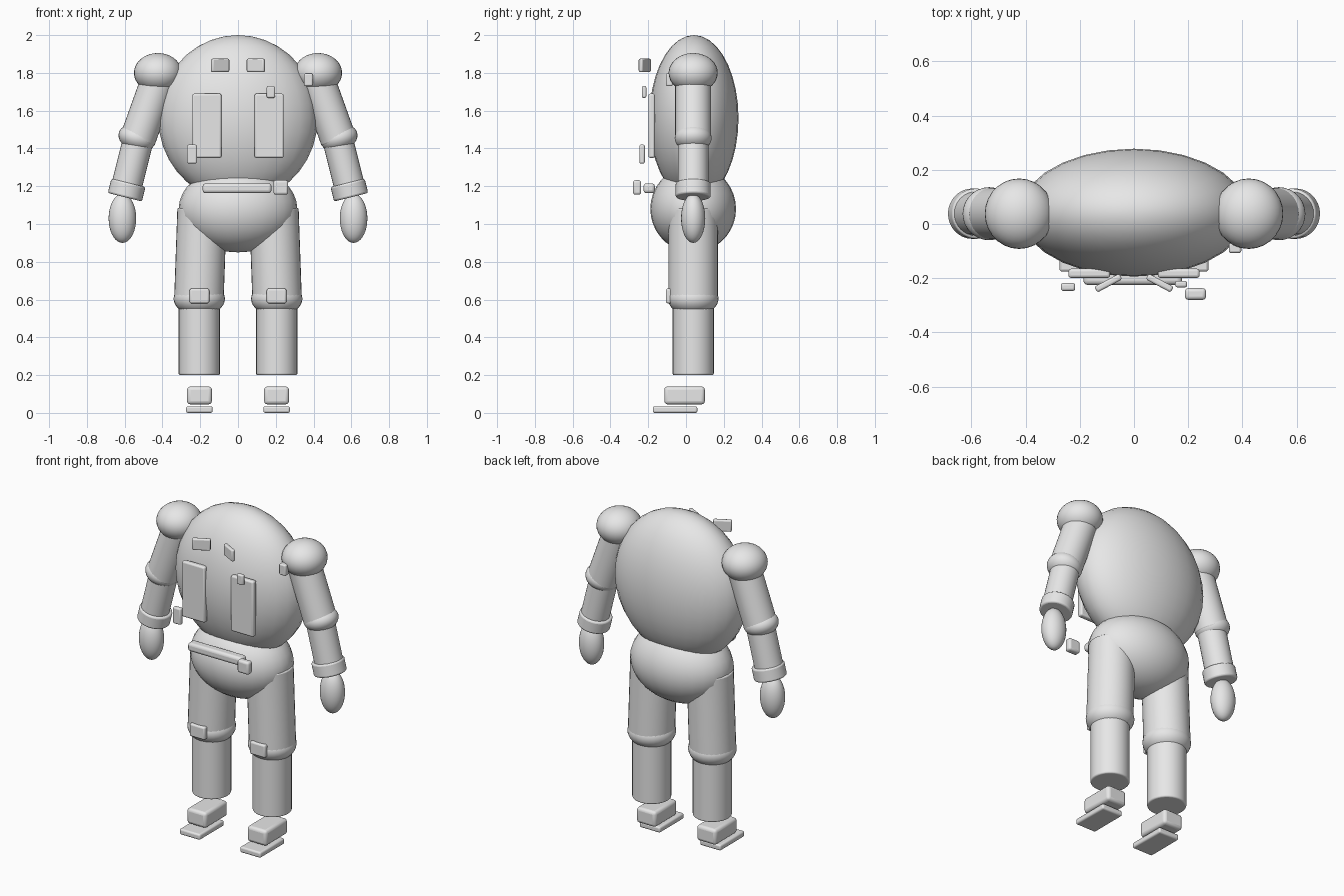
import bpy
import math
from mathutils import Vector

if "Cube" in bpy.data.objects:
    bpy.data.objects.remove(bpy.data.objects["Cube"])

suit = bpy.data.materials.new("light_grey")
suit.diffuse_color = (0.8, 0.8, 0.8, 1)
suit.use_nodes = True
suit.node_tree.nodes["Principled BSDF"].inputs["Base Color"].default_value = suit.diffuse_color
Y = 0.038  # depth of the body's centre line


def finish(name, bevel=0.0, segments=3):
    ob = bpy.context.object
    ob.name = name
    ob.data.name = name
    ob.data.materials.append(suit)
    bpy.ops.object.transform_apply(location=False, rotation=False, scale=True)
    if bevel:
        mod = ob.modifiers.new("rounded_edges", 'BEVEL')
        mod.width = bevel
        mod.segments = segments
        mod.limit_method = 'ANGLE'
    bpy.ops.object.shade_smooth_by_angle(angle=math.radians(40))
    return ob


def ellipsoid(name, centre, radii, tilt=0.0):
    bpy.ops.mesh.primitive_uv_sphere_add(segments=28, ring_count=18, radius=1,
                                         location=centre, rotation=(0, tilt, 0))
    bpy.context.object.scale = radii
    return finish(name)


def limb(name, top, bottom, radius, bevel=0.008):
    a, b = Vector(top), Vector(bottom)
    d = a - b
    bpy.ops.mesh.primitive_cylinder_add(vertices=32, radius=radius, depth=d.length,
                                        location=(a + b) / 2,
                                        rotation=d.to_track_quat('Z', 'Y').to_euler())
    return finish(name, bevel)


def block(name, x, y, z, bevel=0.01, turn=0.0):
    """Rounded box from its (min, max) range on each axis."""
    ranges = (x, y, z)
    bpy.ops.mesh.primitive_cube_add(size=1, location=[sum(r) / 2 for r in ranges],
                                    rotation=(0, 0, turn))
    bpy.context.object.scale = [r[1] - r[0] for r in ranges]
    return finish(name, bevel)


# Body
ellipsoid("torso", (0, 0.042, 1.56), (0.422, 0.236, 0.44))
ellipsoid("pelvis", (0, 0.038, 1.08), (0.314, 0.227, 0.23))

for s, side in ((-1, "left"), (1, "right")):
    def rng(a, b):
        return tuple(sorted((s * a, s * b)))

    # Arm
    ellipsoid(f"{side}_shoulder", (s * 0.424, Y, 1.80), (0.127, 0.13, 0.105))
    limb(f"{side}_upper_arm", (s * 0.405, Y, 1.80), (s * 0.532, Y, 1.445), 0.095)
    ellipsoid(f"{side}_elbow", (s * 0.535, Y, 1.455), (0.1, 0.098, 0.07), -s * 0.3)
    limb(f"{side}_forearm", (s * 0.527, Y, 1.45), (s * 0.597, Y, 1.17), 0.081)
    limb(f"{side}_cuff", (s * 0.58, Y, 1.218), (s * 0.599, Y, 1.142), 0.093, 0.01)
    ellipsoid(f"{side}_hand", (s * 0.612, Y, 1.03), (0.073, 0.064, 0.13))

    # Leg
    limb(f"{side}_thigh", (s * 0.19, Y, 1.08), (s * 0.207, Y, 0.6), 0.131)
    ellipsoid(f"{side}_knee", (s * 0.205, Y, 0.605), (0.136, 0.134, 0.092))
    limb(f"{side}_shin", (s * 0.205, Y, 0.62), (s * 0.205, Y, 0.2), 0.109)
    block(f"{side}_knee_pad", rng(0.152, 0.256), (-0.107, -0.07), (0.58, 0.658))
    block(f"{side}_foot", rng(0.138, 0.27), (-0.115, 0.1), (0.045, 0.14), 0.018)
    block(f"{side}_sole", rng(0.135, 0.275), (-0.176, 0.06), (0, 0.035), 0.01)

    # Chest panel and angled plate above it
    block(f"{side}_chest_panel", rng(0.088, 0.242), (-0.199, -0.165), (1.35, 1.69))
    block(f"{side}_angled_plate", rng(0.043, 0.147), (-0.23, -0.206), (1.805, 1.875),
          0.008, -s * math.radians(28))

# Belt and loose gear
block("belt", (-0.187, 0.177), (-0.225, -0.165), (1.163, 1.215), 0.016)
block("belt_pouch", (0.188, 0.266), (-0.28, -0.237), (1.155, 1.232), 0.013)
block("chest_clip", (0.152, 0.196), (-0.234, -0.21), (1.668, 1.73), 0.008)
block("hip_device", (-0.27, -0.217), (-0.247, -0.218), (1.32, 1.42), 0.009)
block("shoulder_patch", (0.35, 0.396), (-0.107, -0.07), (1.73, 1.797), 0.008)
